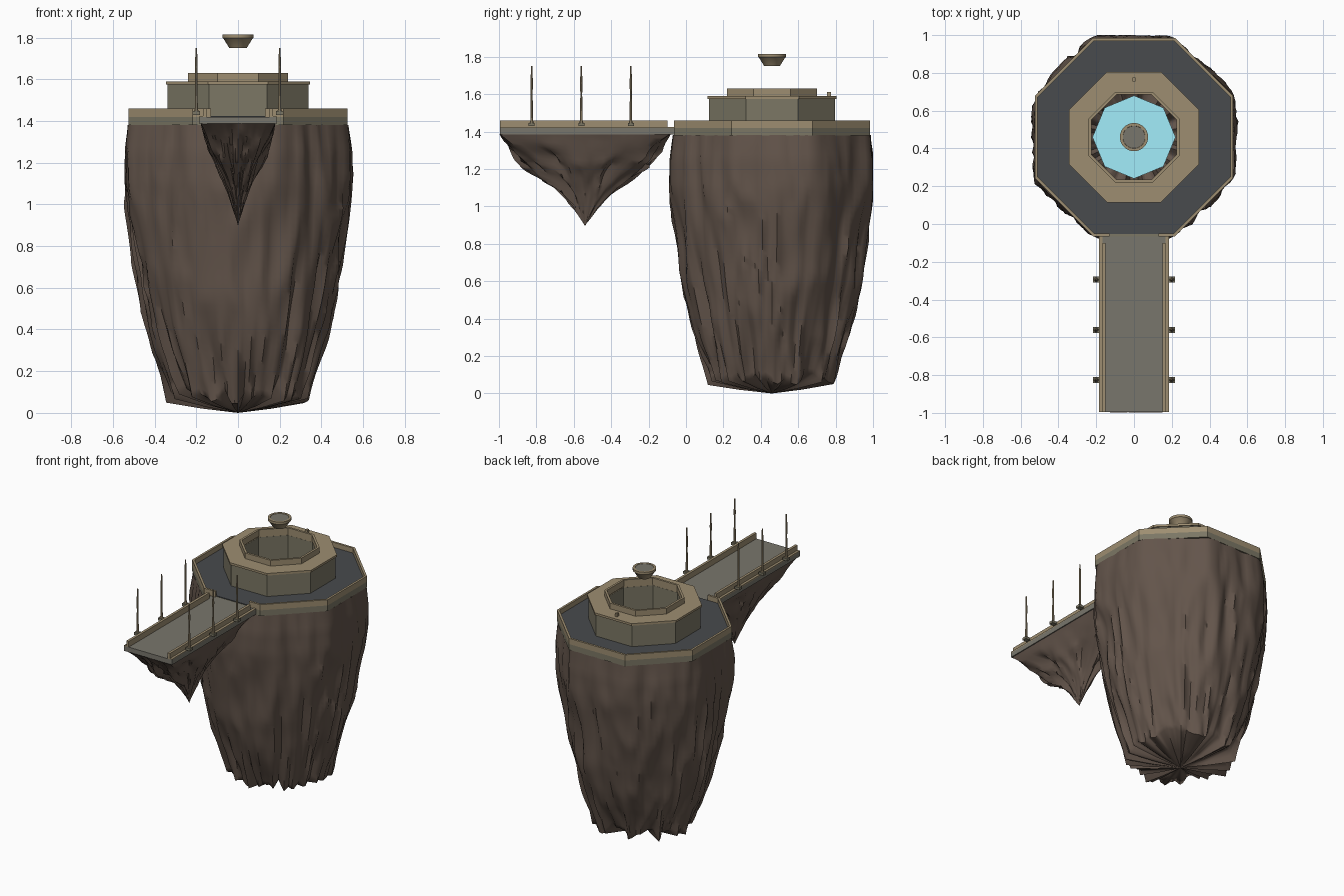
import bpy, bmesh, math, random
from mathutils import Vector, noise

if "Cube" in bpy.data.objects:
    bpy.data.objects.remove(bpy.data.objects["Cube"])

random.seed(4)
CY = 0.46                      # centre of the octagonal tower in y


def mat(name, rgb):
    m = bpy.data.materials.new(name)
    m.diffuse_color = (*rgb, 1)
    m.use_nodes = True
    m.node_tree.nodes["Principled BSDF"].inputs["Base Color"].default_value = m.diffuse_color
    return m


ROCK = mat("rock", (0.125, 0.09, 0.07))
TAN = mat("sandstone", (0.34, 0.27, 0.165))
STONE = mat("stone", (0.20, 0.185, 0.13))
PAVING = mat("paving", (0.19, 0.18, 0.15))
DARK = mat("dark_floor", (0.065, 0.07, 0.075))
BLUE = mat("water", (0.36, 0.85, 0.97))


def build(name, verts, faces, m, smooth=None):
    me = bpy.data.meshes.new(name)
    me.from_pydata(verts, [], faces)
    bm = bmesh.new()
    bm.from_mesh(me)
    bmesh.ops.recalc_face_normals(bm, faces=bm.faces)
    bm.to_mesh(me)
    bm.free()
    ob = bpy.data.objects.new(name, me)
    bpy.context.collection.objects.link(ob)
    me.materials.append(m)
    if smooth:
        bpy.context.view_layer.objects.active = ob
        bpy.ops.object.select_all(action='DESELECT')
        ob.select_set(True)
        bpy.ops.object.shade_smooth_by_angle(angle=math.radians(smooth))
    return ob


def box(name, x, y, z, m):
    v = [(a, b, c) for a in x for b in y for c in z]
    f = [(0, 1, 3, 2), (4, 6, 7, 5), (0, 4, 5, 1), (2, 3, 7, 6), (0, 2, 6, 4), (1, 5, 7, 3)]
    return build(name, v, f, m)


def lathe(name, profile, m, sides=8, closed=True, octagon=True, at=(0, CY), smooth=None):
    """Revolve (radius, z); for octagons the radius is measured to the flats."""
    k = 1 / math.cos(math.pi / sides) if octagon else 1
    n, v, f = len(profile), [], []
    for i in range(sides):
        a = math.tau * (i + 0.5) / sides
        v += [(at[0] + r * k * math.cos(a), at[1] + r * k * math.sin(a), z) for r, z in profile]
    for i in range(sides):
        j = (i + 1) % sides
        for p in range(n if closed else n - 1):
            q = (p + 1) % n
            f.append((i * n + p, j * n + p, j * n + q, i * n + q))
    if not closed:
        f += [tuple(i * n for i in range(sides)), tuple(i * n + n - 1 for i in range(sides))]
    return build(name, v, f, m, smooth)


def ring(name, outer, inner, z0, z1, m):
    return lathe(name, [(outer, z0), (outer, z1), (inner, z1), (inner, z0)], m)


def lerp(table, t):
    for (a, p), (b, q) in zip(table, table[1:]):
        if t <= b:
            return p + (q - p) * (t - a) / (b - a)
    return table[-1][1]


def ridges(a, z, f=1.0):
    """Noise stretched vertically, giving crags that run down the cliff."""
    p = Vector((math.cos(a) * 3.2 * f, math.sin(a) * 3.2 * f, z * 1.0))
    p.x += 0.2 * noise.noise(Vector((z * 3, a, 3)))
    big = noise.noise(p)
    crag = 1 - 3.2 * abs(noise.noise(p * 1.9 + Vector((7, 3, 1))))
    return 0.5 * big + 0.55 * crag + 0.25 * noise.noise(p * 4.0)


def loft(name, rows, seg, tip, m, smooth):
    v = [p for row in rows for p in row] + [tip]
    f = []
    for r in range(len(rows) - 1):
        for i in range(seg):
            j = (i + 1) % seg
            f.append((r * seg + i, r * seg + j, (r + 1) * seg + j, (r + 1) * seg + i))
    last = (len(rows) - 1) * seg
    f += [(last + i, last + (i + 1) % seg, len(v) - 1) for i in range(seg)]
    return build(name, v, f, m, smooth)


# main cliff: hollow, octagonal at the top, pleated and ragged at the bottom
SEG = 128
cliff = [(0.05, 0.318), (0.2, 0.365), (0.4, 0.422), (0.6, 0.468), (0.8, 0.498),
         (1.1, 0.535), (1.25, 0.537), (1.39, 0.522)]
knots = [random.uniform(0, 1) for _ in range(SEG // 2)]
pleat = [knots[i // 2] if i % 2 == 0 else (knots[i // 2] + knots[(i // 2 + 1) % len(knots)]) / 2
         for i in range(SEG)]
rows = []
for k in range(41):
    z = 1.382 - 1.332 * k / 40
    row = []
    for i in range(SEG):
        a = math.tau * i / SEG
        w = (a + math.pi / 8) % (math.pi / 4) - math.pi / 8
        octo = min(1 / math.cos(w), 1.06)
        t = z / 1.39
        low = max(0, 1 - z / 0.3)
        r = lerp(cliff, z) * (1 + (octo - 1) * t ** 2)
        r += ridges(a, z) * (0.01 + 0.027 * min(1, (1.39 - z) * 2.2))
        r -= 0.05 * (pleat[i] - 0.4) * low
        zz = z - 0.01 * low + 0.10 * pleat[i] * low
        row.append((r * math.cos(a), min(CY + r * math.sin(a), 1.0), zz))
    rows.append(row)
rim = rows[-1]
rows.append([(x * 0.5, CY + (y - CY) * 0.5, z * 0.42) for x, y, z in rim])
loft("cliff", rows, SEG, (0, CY, 0), ROCK, 55)

# hanging rock under the bridge, tapering to a point
SEG2 = 72
hang = [(0.9, 0.0), (0.95, 0.07), (1.0, 0.14), (1.07, 0.27), (1.15, 0.46), (1.24, 0.70), (1.39, 1.0)]
rows = []
for k in range(24):
    z = 1.387 - 0.472 * k / 23
    s, t = lerp(hang, z), (z - 0.9) / 0.49
    row = []
    for i in range(SEG2):
        a = math.tau * i / SEG2
        c, d = math.cos(a), math.sin(a)
        q = 1 + (1 / max(abs(c), abs(d)) - 1) * t ** 2
        q *= s * (1 + 0.28 * ridges(a, z * 2.5, 0.7) * min(1, (1.39 - z) * 6))
        zz = z + 0.05 * noise.noise(Vector((c * 2, d * 2, z * 6))) * (1 - t) * t * 4
        row.append((0.18 * c * q, -0.54 + 0.46 * d * q, zz))
    rows.append(row)
loft("hanging_rock", rows, SEG2, (0, -0.54, 0.895), ROCK, 50)

# octagonal terrace
ring("terrace_slab", 0.525, 0.232, 1.38, 1.42, STONE)
ring("terrace_floor", 0.512, 0.33, 1.415, 1.425, DARK)

# terrace parapet, open where the bridge arrives
path = [(0.13, -1)]
for i in range(8):
    a = -3 * math.pi / 8 + i * math.pi / 4
    path.append((math.cos(a) / math.cos(math.pi / 8), math.sin(a) / math.cos(math.pi / 8)))
path.append((-0.13, -1))
v, f = [], []
for n, (x, y) in enumerate(path):
    for r, z in ((0.525, 1.42), (0.525, 1.46), (0.510, 1.46), (0.510, 1.42)):
        v.append((x if n in (0, 9) else x * r, CY + y * r, z))
for n in range(9):
    f += [(n * 4 + p, n * 4 + (p + 1) % 4, n * 4 + 4 + (p + 1) % 4, n * 4 + 4 + p) for p in range(4)]
build("terrace_parapet", v, f + [(0, 1, 2, 3), (36, 37, 38, 39)], TAN)

# central well: wall, roof ledge and raised lip
ring("well_wall", 0.337, 0.23, 1.38, 1.575, STONE)
ring("well_ledge", 0.345, 0.231, 1.575, 1.59, TAN)
ring("well_lip", 0.24, 0.225, 1.585, 1.63, TAN)
box("ledge_knob", (-0.008, 0.008), (0.755, 0.775), (1.585, 1.613), TAN)

# water disc with its corners on the axes
water = [(0.22 * math.cos(i * math.pi / 4), CY + 0.22 * math.sin(i * math.pi / 4), 1.385) for i in range(8)]
build("water", water, [tuple(range(8))], BLUE)

# floating bowl
lathe("floating_bowl", [(0.042, 1.75), (0.07, 1.795), (0.075, 1.798), (0.075, 1.815), (0.06, 1.815),
                        (0.058, 1.811)], TAN, 24, False, False, smooth=30)
lathe("bowl_fill", [(0.059, 1.808), (0.059, 1.813)], PAVING, 24, False, False)

# bridge deck, kerbs and lamp posts
box("bridge_deck", (-0.185, 0.185), (-0.995, -0.06), (1.385, 1.42), PAVING)
for side, s in (("left", -1), ("right", 1)):
    box(f"bridge_kerb_{side}", sorted((s * 0.15, s * 0.168)), (-0.995, -0.1), (1.415, 1.46), TAN)
    box(f"bridge_edge_{side}", sorted((s * 0.166, s * 0.185)), (-0.995, -0.06), (1.415, 1.425), TAN)
    for n, y in enumerate((-0.825, -0.56, -0.295)):
        x = s * 0.2
        box(f"post_base_{side}_{n}", (x - 0.018, x + 0.018), (y - 0.016, y + 0.016), (1.43, 1.447), STONE)
        lathe(f"post_{side}_{n}", [(0.012, 1.447), (0.008, 1.46), (0.0055, 1.6), (0.007, 1.66), (0.004, 1.75)],
              TAN, 8, False, False, at=(x, y), smooth=40)
